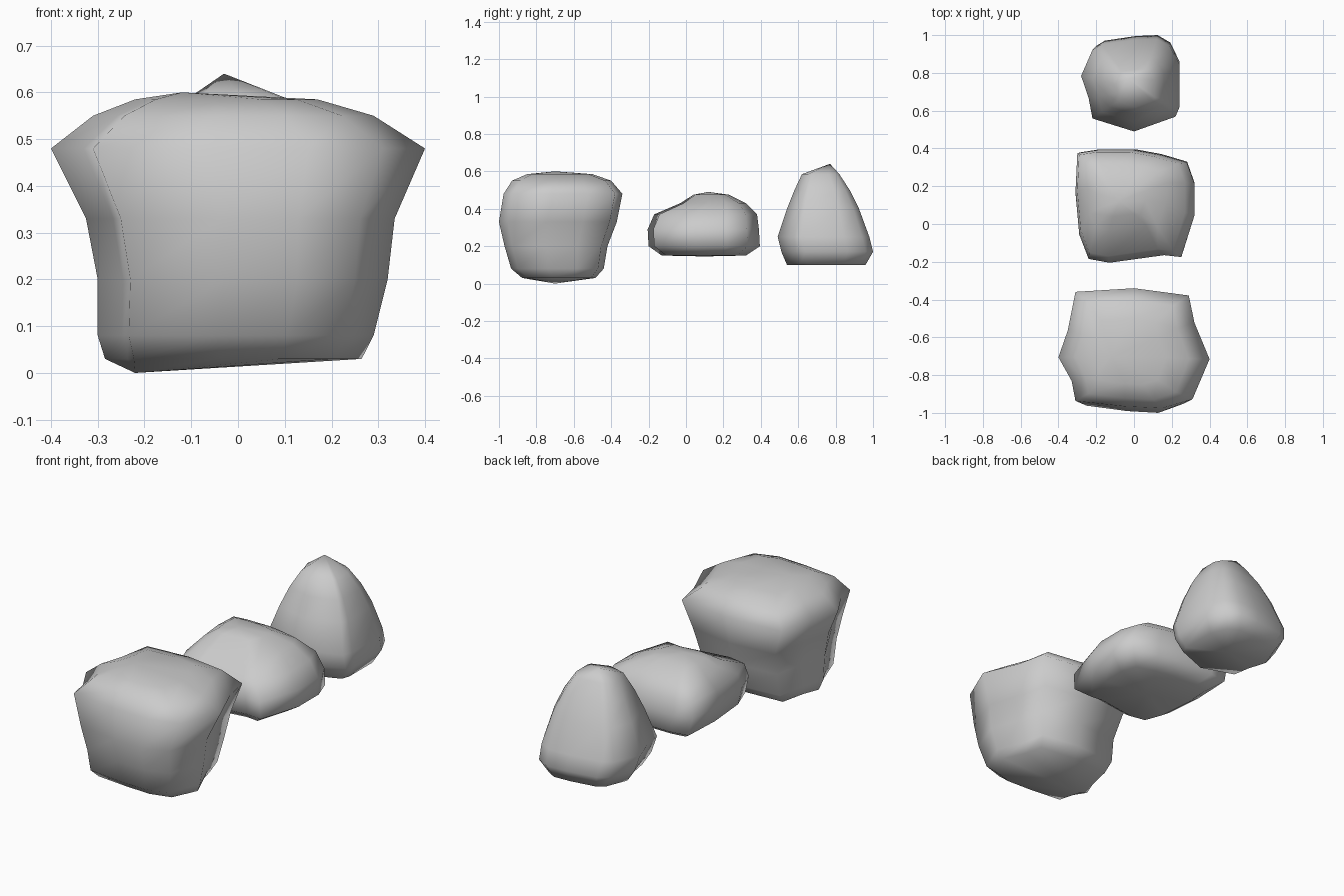
import bpy, bmesh


def rock(name, outline, rings, bottom, top):
    """Loft a plan outline through rings of (z, x0, x1, y0, y1, boxiness)."""
    xs, ys = [p[0] for p in outline], [p[1] for p in outline]

    def fit(v, vals, lo, hi, g):
        a, b = min(vals), max(vals)
        t = max(-1, min(1, g * (2 * (v - a) / (b - a) - 1)))
        return lo + (t + 1) / 2 * (hi - lo)

    bm = bmesh.new()
    loops = []
    for z, x0, x1, y0, y1, g in rings:
        loops.append([bm.verts.new((fit(x, xs, x0, x1, g), fit(y, ys, y0, y1, g), z))
                      for x, y in outline])
    n = len(outline)
    low, high = bm.verts.new(bottom), bm.verts.new(top)
    for i in range(n):
        j = (i + 1) % n
        for a, b in zip(loops, loops[1:]):
            bm.faces.new((a[i], a[j], b[j], b[i]))
        bm.faces.new((low, loops[0][j], loops[0][i]))
        bm.faces.new((high, loops[-1][i], loops[-1][j]))
    bmesh.ops.remove_doubles(bm, verts=bm.verts, dist=0.001)
    bmesh.ops.recalc_face_normals(bm, faces=bm.faces)
    for f in bm.faces:
        f.smooth = True
    mesh = bpy.data.meshes.new(name)
    bm.to_mesh(mesh)
    bm.free()
    obj = bpy.data.objects.new(name, mesh)
    bpy.context.collection.objects.link(obj)


# Large blocky front boulder, widest near its top
rock("front_rock",
     [(0.40, -0.73), (0.32, -0.53), (0.29, -0.38), (0, -0.34), (-0.31, -0.36), (-0.35, -0.57),
      (-0.40, -0.72), (-0.33, -0.85), (-0.31, -0.96), (-0.05, -0.99), (0.15, -1.0), (0.31, -0.95)],
     [(0.03, -0.29, 0.27, -0.88, -0.48, 0.98),
      (0.08, -0.30, 0.29, -0.935, -0.44, 1.0),
      (0.20, -0.30, 0.32, -0.97, -0.42, 1.0),
      (0.33, -0.325, 0.335, -1.00, -0.37, 1.0),
      (0.48, -0.40, 0.40, -0.975, -0.34, 1.0),
      (0.55, -0.31, 0.29, -0.93, -0.40, 1.0),
      (0.585, -0.22, 0.17, -0.85, -0.50, 1.0)],
     (-0.22, -0.70, 0.0), (-0.12, -0.70, 0.60))

# Low middle boulder, crest towards the back left
rock("middle_rock",
     [(0.32, 0.05), (0.32, 0.22), (0.28, 0.33), (0.14, 0.37), (0, 0.395), (-0.20, 0.395),
      (-0.30, 0.38), (-0.31, 0.17), (-0.29, -0.05), (-0.24, -0.18), (-0.13, -0.20), (0.16, -0.16),
      (0.25, -0.17)],
     [(0.15, -0.22, 0.24, -0.13, 0.32, 1.0),
      (0.20, -0.29, 0.32, -0.20, 0.395, 1.0),
      (0.29, -0.31, 0.32, -0.205, 0.39, 1.0),
      (0.37, -0.30, 0.27, -0.17, 0.38, 1.0),
      (0.43, -0.25, 0.17, -0.03, 0.32, 1.0),
      (0.475, -0.18, 0.06, 0.04, 0.23, 1.0)],
     (0, 0.1, 0.145), (-0.08, 0.12, 0.49))

# Tapered back boulder with a blunt peak
rock("back_rock",
     [(0.24, 0.63), (0.24, 0.86), (0.19, 0.96), (0.12, 1.0), (0, 0.995), (-0.17, 0.97),
      (-0.22, 0.94), (-0.28, 0.80), (-0.24, 0.68), (-0.22, 0.57), (0, 0.50), (0.22, 0.58)],
     [(0.10, -0.21, 0.20, 0.54, 0.96, 1.0),
      (0.17, -0.26, 0.24, 0.51, 1.00, 1.0),
      (0.25, -0.28, 0.24, 0.49, 0.98, 1.0),
      (0.40, -0.22, 0.20, 0.54, 0.925, 1.0),
      (0.50, -0.17, 0.16, 0.58, 0.875, 1.0),
      (0.585, -0.11, 0.11, 0.62, 0.82, 1.0)],
     (0, 0.75, 0.10), (-0.03, 0.77, 0.64))
